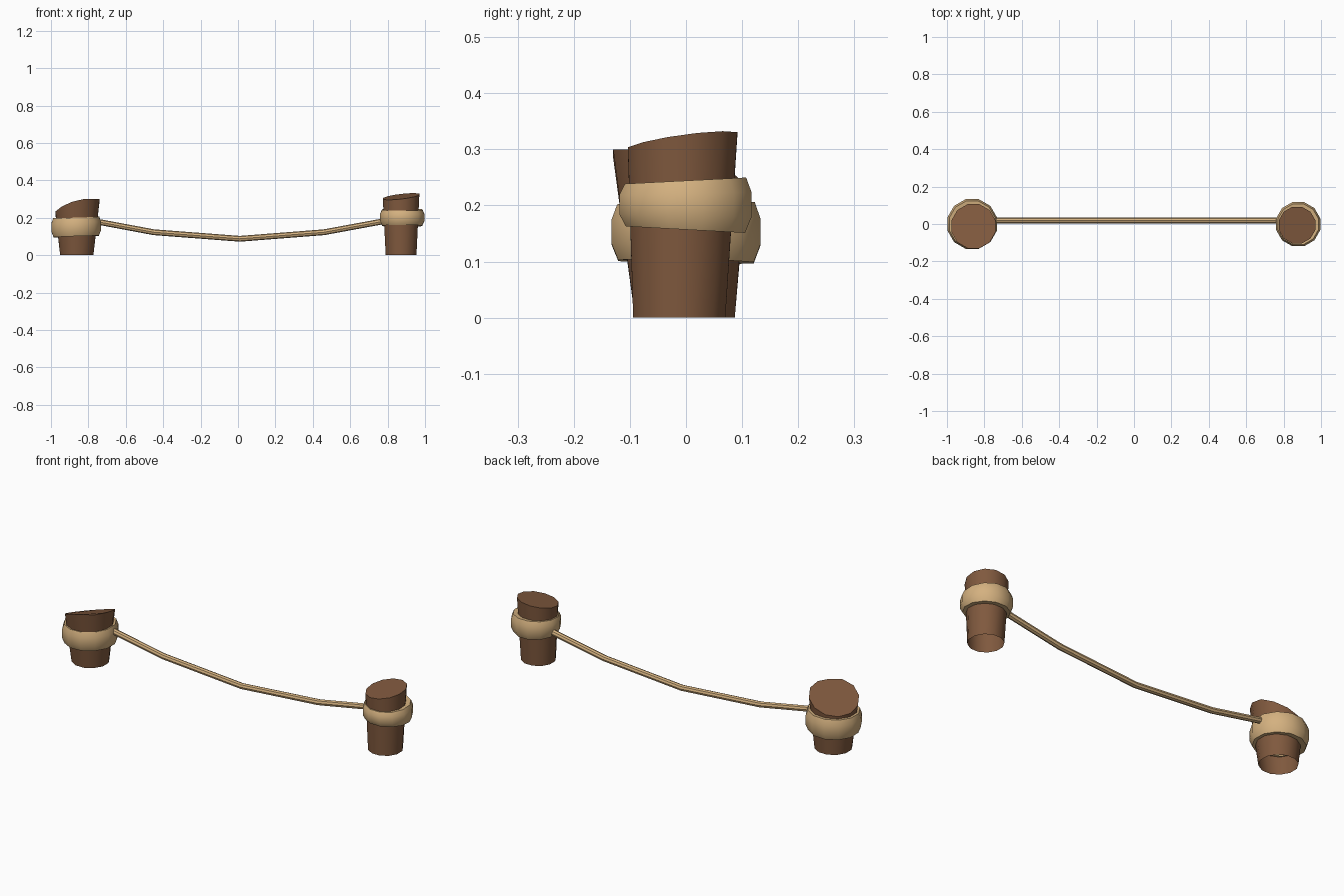
import bpy, bmesh, math
from mathutils import Vector

if "Cube" in bpy.data.objects:
    bpy.data.objects.remove(bpy.data.objects["Cube"])

SIDES = 12


def material(name, rgb):
    m = bpy.data.materials.new(name)
    m.diffuse_color = (*rgb, 1)
    m.use_nodes = True
    m.node_tree.nodes["Principled BSDF"].inputs["Base Color"].default_value = m.diffuse_color
    return m


wood = material("brown wood", (0.215, 0.100, 0.048))
rope_tan = material("tan rope", (0.66, 0.44, 0.215))


def loft(name, rings, mat, cap_start=False, cap_end=False, closed=False):
    """Skin a list of equal-length point rings."""
    bm = bmesh.new()
    loops = [[bm.verts.new(p) for p in ring] for ring in rings]
    n = len(loops[0])
    pairs = list(zip(loops, loops[1:]))
    if closed:
        pairs.append((loops[-1], loops[0]))
    for a, b in pairs:
        for i in range(n):
            j = (i + 1) % n
            bm.faces.new((a[i], a[j], b[j], b[i]))
    if cap_start:
        bm.faces.new(loops[0][::-1])
    if cap_end:
        bm.faces.new(loops[-1])
    bmesh.ops.recalc_face_normals(bm, faces=bm.faces)
    me = bpy.data.meshes.new(name)
    bm.to_mesh(me)
    bm.free()
    me.materials.append(mat)
    ob = bpy.data.objects.new(name, me)
    bpy.context.collection.objects.link(ob)
    bpy.ops.object.select_all(action='DESELECT')
    ob.select_set(True)
    bpy.context.view_layer.objects.active = ob
    bpy.ops.object.shade_smooth_by_angle(angle=math.radians(40))
    return ob


def ring(cx, cy, r, height):
    """Horizontal ring whose height follows a function of the unit direction."""
    pts = []
    for i in range(SIDES):
        a = 2 * math.pi * (i + 0.5) / SIDES
        c, s = math.cos(a), math.sin(a)
        pts.append((cx + r * c, cy + r * s, height(c, s)))
    return pts


def post(name, bottom, top, cut):
    # tapered stump, open underneath, with a slanted cut on top
    loft(name, [ring(*bottom, lambda c, s: 0.0), ring(*top, cut)], wood, cap_end=True)


def band(name, cx, cy, r, z0, z1, inner, tilt):
    # bulging rope wrap, slightly tilted
    h = z1 - z0
    profile = [(inner, 0.02), (r - 0.012, 0.0), (r, 0.28), (r, 0.72),
               (r - 0.010, 0.98), (inner, 0.95)]
    rings = [ring(cx, cy, q, lambda c, s, t=t: z0 + h * t + tilt[0] * c + tilt[1] * s * (2 * t - 1))
             for q, t in profile]
    loft(name, rings, rope_tan, closed=True)


# stumps
post("left_post", (-0.862, -0.002, 0.092), (-0.858, -0.012, 0.122),
     lambda c, s: min(0.300, 0.262 + 0.038 * c - 0.034 * s))
post("right_post", (0.872, -0.012, 0.085), (0.872, -0.006, 0.101),
     lambda c, s: 0.314 + 0.012 * c + 0.014 * s)

# wraps around the stumps
band("left_band", -0.865, 0.0, 0.137, 0.100, 0.205, 0.096, (0.004, 0.002))
band("right_band", 0.878, -0.001, 0.122, 0.157, 0.246, 0.085, (0.0, 0.006))

# sagging rope between the stumps
path = [(-0.755, 0.180), (-0.45, 0.123), (0.01, 0.088), (0.46, 0.123), (0.785, 0.183)]
rings = []
for k, (x, z) in enumerate(path):
    a, b = path[max(k - 1, 0)], path[min(k + 1, len(path) - 1)]
    d = Vector((b[0] - a[0], 0, b[1] - a[1])).normalized()
    up = Vector((-d.z, 0, d.x))
    centre = Vector((x, 0.019, z))
    rings.append([centre + 0.0155 * (math.cos(t) * up + math.sin(t) * Vector((0, 1, 0)))
                  for t in (2 * math.pi * i / 8 for i in range(8))])
loft("hanging_rope", rings, rope_tan, cap_start=True, cap_end=True)
